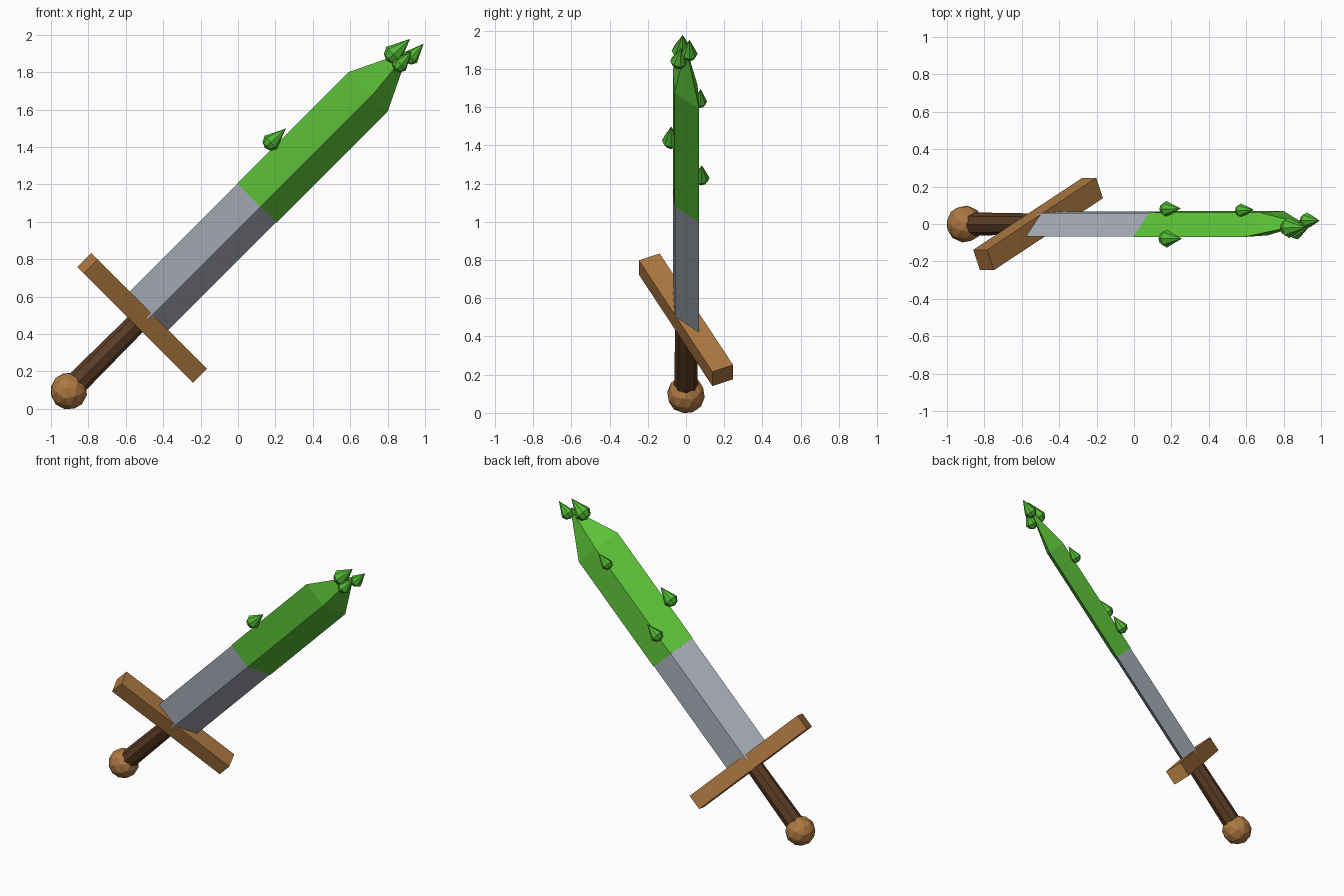
import bpy, bmesh, math
from mathutils import Matrix, Vector

if "Cube" in bpy.data.objects:
    bpy.data.objects.remove(bpy.data.objects["Cube"])


def material(name, rgb):
    m = bpy.data.materials.new(name)
    m.use_nodes = True
    m.diffuse_color = (*rgb, 1)
    m.node_tree.nodes["Principled BSDF"].inputs["Base Color"].default_value = (*rgb, 1)
    return m


steel = material("steel grey", (0.38, 0.41, 0.47))
slime = material("bright green", (0.11, 0.56, 0.04))
thorn = material("thorn green", (0.085, 0.48, 0.035))
wood = material("light wood", (0.42, 0.19, 0.053))
grip = material("dark wood", (0.105, 0.045, 0.018))

# Sword frame: X across the blade, Y through it, Z along it to the tip
ROLL = math.radians(25)
along = Vector((1, 0, 1)).normalized()
across = Vector((1, 0, -1)).normalized() * math.cos(ROLL) + Vector((0, math.sin(ROLL), 0))
through = along.cross(across)
FRAME = Matrix.Translation((-0.5, 0, 0.5)) @ Matrix((across, through, along)).transposed().to_4x4()


def finish(name, bm, mat, matrix=FRAME):
    bmesh.ops.recalc_face_normals(bm, faces=bm.faces)
    mesh = bpy.data.meshes.new(name)
    bm.to_mesh(mesh)
    bm.free()
    mesh.materials.append(mat)
    mesh.transform(matrix)
    obj = bpy.data.objects.new(name, mesh)
    bpy.context.collection.objects.link(obj)
    return obj


def loft(name, sections, sides, mat, matrix=FRAME, turn=0.0):
    """Rings of (height, x radius, y radius); a zero radius makes a point."""
    bm = bmesh.new()
    rings = []
    for z, rx, ry in sections:
        if rx == 0:
            rings.append([bm.verts.new((0, 0, z))] * sides)
            continue
        angles = [turn + math.tau * i / sides for i in range(sides)]
        rings.append([bm.verts.new((rx * math.cos(a), ry * math.sin(a), z)) for a in angles])
    for low, high in zip(rings, rings[1:]):
        for i in range(sides):
            j = (i + 1) % sides
            corners = dict.fromkeys((low[i], low[j], high[j], high[i]))
            bm.faces.new(list(corners))
    for ring in (rings[0], rings[-1]):
        if ring[0] is not ring[1]:
            bm.faces.new(ring)
    return finish(name, bm, mat, matrix)


# Diamond-section blade and its green coating
loft("blade", [(0, 0.16, 0.064), (0.87, 0.16, 0.064)], 4, steel)
loft("blade_coating", [(0.85, 0.164, 0.067), (1.69, 0.164, 0.067), (2.0, 0, 0)], 4, slime)

# Eight-sided grip
loft("grip", [(-0.52, 0.062, 0.062), (0, 0.056, 0.056)], 8, grip, turn=math.pi / 8)

# Cross guard
bm = bmesh.new()
bmesh.ops.create_cube(bm, size=1)
bmesh.ops.scale(bm, verts=bm.verts, vec=(0.91, 0.12, 0.106))
bmesh.ops.translate(bm, verts=bm.verts, vec=(0, 0, -0.018))
finish("cross_guard", bm, wood)

# Faceted pommel
bm = bmesh.new()
bmesh.ops.create_icosphere(bm, subdivisions=2, radius=0.1)
finish("pommel", bm, wood, FRAME @ Matrix.Translation((0, 0, -0.572)))

# Teardrop thorns: bulge centre, tip, radius
THORNS = [
    ("front_thorn", (0.175, -0.078, 1.425), (0.256, -0.078, 1.499), 0.048),
    ("lower_back_thorn", (0.175, 0.08, 1.23), (0.25, 0.083, 1.295), 0.043),
    ("upper_back_thorn", (0.575, 0.072, 1.63), (0.64, 0.077, 1.695), 0.038),
    ("large_tip_thorn", (0.83, -0.02, 1.895), (0.92, -0.018, 1.978), 0.055),
    ("outer_tip_thorn", (0.925, 0.018, 1.88), (0.993, 0.018, 1.953), 0.043),
    ("low_tip_thorn", (0.865, -0.038, 1.84), (0.928, -0.025, 1.91), 0.045),
]
for name, centre, tip, r in THORNS:
    axis = Vector(tip) - Vector(centre)
    place = Matrix.Translation(centre) @ axis.to_track_quat("Z", "Y").to_matrix().to_4x4()
    profile = [(-0.9 * r, 0, 0), (-0.65 * r, 0.65 * r, 0.65 * r), (0, r, r), (axis.length, 0, 0)]
    loft(name, profile, 8, thorn, place)
